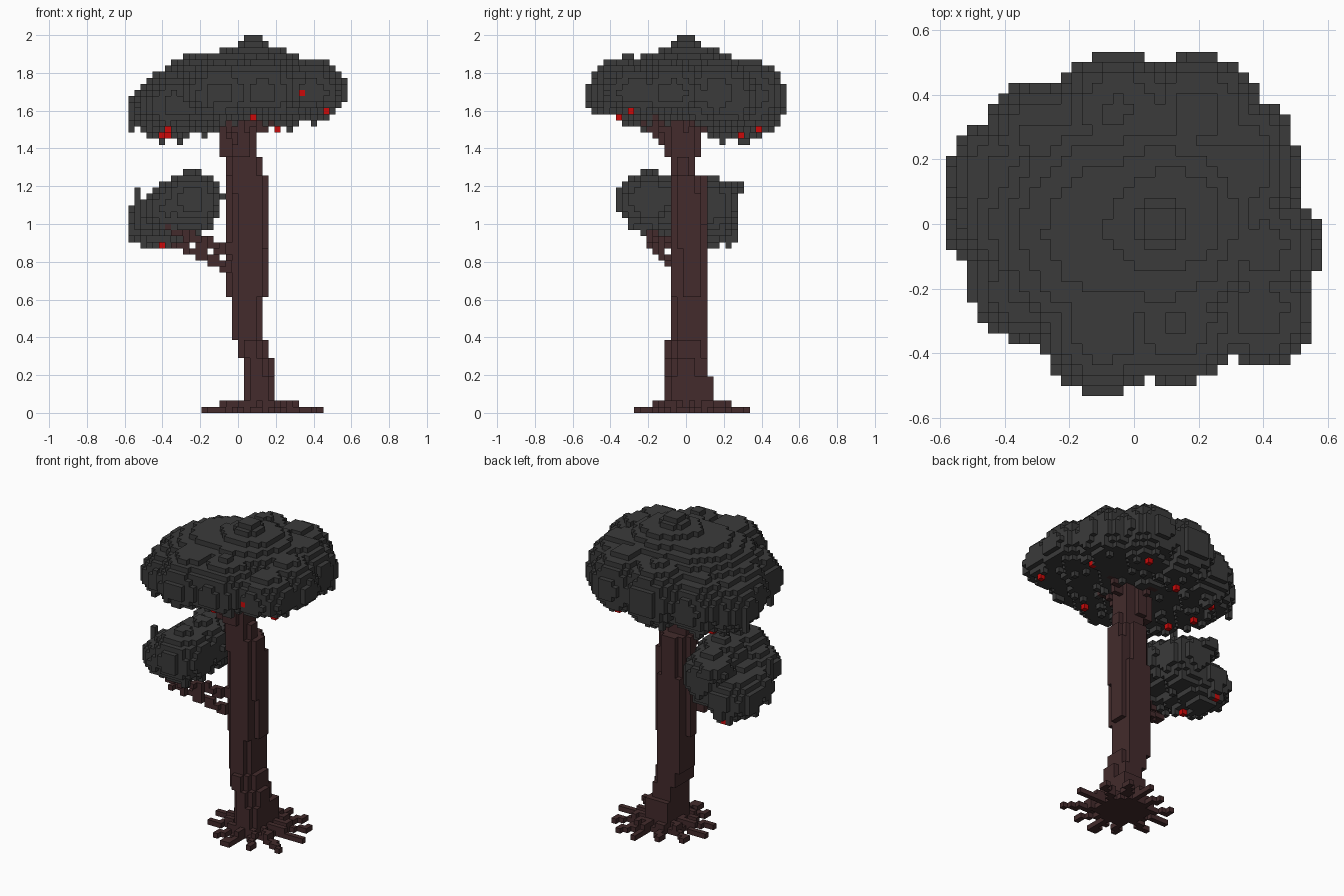
import bpy
import random
from mathutils import Vector

if "Cube" in bpy.data.objects:
    bpy.data.objects.remove(bpy.data.objects["Cube"], do_unlink=True)

random.seed(7)
V = 2 / 62  # edge length of one block


def material(name, rgb):
    m = bpy.data.materials.new(name)
    m.use_nodes = True
    m.diffuse_color = (*rgb, 1)
    m.node_tree.nodes["Principled BSDF"].inputs["Base Color"].default_value = (*rgb, 1)
    return m


LEAF = material("dark grey leaves", (0.043, 0.043, 0.043))
BARK = material("dark brown bark", (0.056, 0.024, 0.025))
FRUIT = material("red fruit", (0.6, 0.003, 0.003))


def cell(x, y, z):
    return (int(x / V // 1), round(y / V), int(z / V // 1))


def centre(c):
    return Vector(((c[0] + 0.5) * V, c[1] * V, (c[2] + 0.5) * V))


def in_bounds(c):
    return -18 <= c[0] <= 17 and -16 <= c[1] <= 16 and 0 <= c[2] <= 61


def blob(x, y, z, r, up, down):
    """Blocks inside an ellipsoid with separate upper and lower heights."""
    found = set()
    lo, hi = cell(x - r, y - r, z - down), cell(x + r, y + r, z + up)
    for i in range(lo[0], hi[0] + 1):
        for j in range(lo[1], hi[1] + 1):
            for k in range(lo[2], hi[2] + 1):
                d = centre((i, j, k)) - Vector((x, y, z))
                h = up if d.z > 0 else down
                if (d.x**2 + d.y**2) / r**2 + (d.z / h) ** 2 < 1 and in_bounds((i, j, k)):
                    found.add((i, j, k))
    return found


def line(a, b, wobble=0.0):
    """A one-block-thick path between two points."""
    a, b = Vector(a), Vector(b)
    found = set()
    steps = int((b - a).length / V * 2) + 1
    for s in range(steps + 1):
        p = a.lerp(b, s / steps)
        found.add(cell(p.x + random.uniform(-wobble, wobble), p.y, p.z))
    return found


def hang_strands(cells, chance):
    """Lengthen some columns downwards for a ragged underside."""
    bottoms = {}
    for i, j, k in cells:
        bottoms[i, j] = min(k, bottoms.get((i, j), k))
    for (i, j), k in sorted(bottoms.items()):
        if random.random() < chance:
            cells.add((i, j, k - 1))


def under(cells, x, y):
    """The free block just below the leaves at a point."""
    i, j, _ = cell(x, y, 0)
    return (i, j, min(k for a, b, k in cells if (a, b) == (i, j)) - 1)


def foremost(cells, x, z):
    """The leaf block at the very front at a point."""
    i, _, k = cell(x, 0, z)
    return (i, min(b for a, b, c in cells if (a, c) == (i, k)), k)


def build(name, cells, mat):
    """Mesh the outer faces of a set of blocks."""
    verts, faces = {}, []
    for c in sorted(cells):
        for axis in range(3):
            for side in (0, 1):
                n = list(c)
                n[axis] += 2 * side - 1
                if tuple(n) in cells:
                    continue
                u, w = (axis + 1) % 3, (axis + 2) % 3
                ring = []
                for du, dw in ((0, 0), (1, 0), (1, 1), (0, 1)):
                    p = list(c)
                    p[axis] += side
                    p[u] += du
                    p[w] += dw
                    ring.append(verts.setdefault(tuple(p), len(verts)))
                faces.append(ring if side else ring[::-1])
    mesh = bpy.data.meshes.new(name)
    mesh.from_pydata([(x * V, (y - 0.5) * V, z * V) for x, y, z in verts], [], faces)
    mesh.materials.append(mat)
    obj = bpy.data.objects.new(name, mesh)
    bpy.context.collection.objects.link(obj)


# Trunk: stacked sections (top height, x range, y range)
trunk = set()
SECTIONS = [(0.2, 0.02, 0.2, -0.1, 0.15), (0.3, 0.02, 0.18, -0.1, 0.12),
            (0.38, -0.01, 0.15, -0.1, 0.12), (0.6, -0.04, 0.13, -0.075, 0.12),
            (0.88, -0.05, 0.15, -0.075, 0.12), (1.0, -0.05, 0.17, -0.075, 0.11),
            (1.15, -0.05, 0.17, -0.075, 0.1), (1.25, -0.05, 0.15, -0.075, 0.1),
            (1.36, -0.06, 0.12, -0.07, 0.045), (1.62, -0.09, 0.105, -0.1, 0.065)]
for k in range(50):
    z = (k + 0.5) * V
    _, x0, x1, y0, y1 = next(s for s in SECTIONS if z <= s[0])
    for i in range(-6, 9):
        for j in range(-6, 9):
            p = centre((i, j, k))
            u = abs(2 * p.x - x0 - x1) / (x1 - x0)
            w = abs(2 * p.y - y0 - y1) / (y1 - y0)
            if u**3 + w**3 < 1:
                trunk.add((i, j, k))
build("trunk", trunk, BARK)

# Roots radiating over the ground
roots = set()
for x, y in [(0.44, 0.04), (0.38, 0.18), (0.27, 0.28), (0.16, 0.33), (0.02, 0.27),
             (-0.1, 0.18), (-0.19, 0.06), (-0.15, -0.08), (-0.03, -0.2),
             (0.1, -0.27), (0.25, -0.23), (0.41, -0.16)]:
    start = Vector((0.11, 0.03, 0.01))
    end = Vector((x, y, 0.01))
    lift = Vector((0, 0, V))
    roots |= line(start, end, 0.012) | line(start + lift, start.lerp(end, 0.6) + lift)
roots |= blob(0.11, 0.03, 0, 0.16, 0.05, 0.05)
build("roots", roots - trunk, BARK)

# Branches holding both leaf crowns
branches = set()
for a, b in [((-0.04, -0.06, 0.75), (-0.34, -0.18, 0.9)),
             ((-0.04, -0.04, 0.84), (-0.36, -0.24, 0.97)),
             ((0.0, -0.06, 1.38), (-0.08, -0.24, 1.58)),
             ((0.0, -0.08, 1.42), (0.1, -0.16, 1.58)),
             ((0.06, 0.0, 1.46), (0.22, 0.03, 1.58)),
             ((0.0, 0.05, 1.46), (-0.06, 0.18, 1.58))]:
    branches |= line(a, b) | line(Vector(a) + Vector((0, 0, V)), b)
build("branches", branches - trunk, BARK)


def underside(x, y):
    """Tilted floor of the main crown, lowest at the back on the model's right."""
    return 1.535 + 0.11 * x - 0.12 * y


# Main crown: overlapping lobes (x, y, z, radius, height above)
crown = set()
for x, y, z, r, up in [
        (0.08, 0, 1.68, 0.38, 0.26), (-0.08, -0.02, 1.66, 0.40, 0.26),
        (0.08, 0, 1.88, 0.11, 0.125), (0.12, 0.02, 1.84, 0.22, 0.11),
        (-0.05, 0.35, 1.66, 0.19, 0.2), (0.2, 0.34, 1.68, 0.19, 0.19),
        (-0.29, 0.26, 1.62, 0.18, 0.18), (-0.40, 0.15, 1.6, 0.18, 0.17),
        (-0.37, 0.01, 1.62, 0.18, 0.19), (-0.33, -0.2, 1.62, 0.17, 0.18),
        (-0.09, -0.33, 1.68, 0.2, 0.2), (0.13, -0.3, 1.69, 0.2, 0.2),
        (0.39, -0.27, 1.69, 0.17, 0.15), (0.4, -0.07, 1.69, 0.18, 0.18),
        (0.34, 0.17, 1.68, 0.18, 0.2), (0.37, 0.25, 1.66, 0.13, 0.17)]:
    crown |= blob(x, y, z, r, up, z - underside(x, y) + 0.02)
crown = {c for c in crown if centre(c).z > underside(*centre(c).xy)}
hang_strands(crown, 0.07)
for x, y in [(-0.56, 0.18), (-0.48, -0.2)]:
    crown |= line((x, y, 1.6), (x, y, 1.49))
crown -= trunk | branches

# Lower side crown (x, y, z, radius, height above, height below)
side = set()
for lobe in [(-0.25, -0.2, 1.13, 0.17, 0.15, 0.16), (-0.24, -0.03, 1.14, 0.16, 0.14, 0.13),
             (-0.27, 0.13, 1.12, 0.15, 0.13, 0.2), (-0.36, -0.17, 1.08, 0.16, 0.12, 0.11),
             (-0.42, -0.01, 1.04, 0.16, 0.11, 0.14), (-0.42, 0.11, 1.01, 0.165, 0.13, 0.14),
             (-0.35, 0.22, 1.19, 0.09, 0.045, 0.06)]:
    side |= blob(*lobe)
hang_strands(side, 0.07)
side |= line((-0.53, -0.11, 1.04), (-0.53, -0.11, 1.18))
side -= trunk | branches

# Fruit hanging below the leaves and at the front of the crown
fruit = {under(crown, x, y) for x, y in [
    (0.2, 0.38), (0.37, 0.08), (-0.09, 0.29), (0.09, -0.36), (0.47, -0.3),
    (-0.37, 0.25), (-0.37, -0.13), (-0.41, 0.06)]}
fruit |= {under(side, x, y) for x, y in [(-0.42, 0.23), (-0.41, -0.03)]}
fruit.add(foremost(crown, 0.34, 1.68))
build("main_crown", crown - fruit, LEAF)
build("side_crown", side - fruit, LEAF)
build("fruit", fruit, FRUIT)
